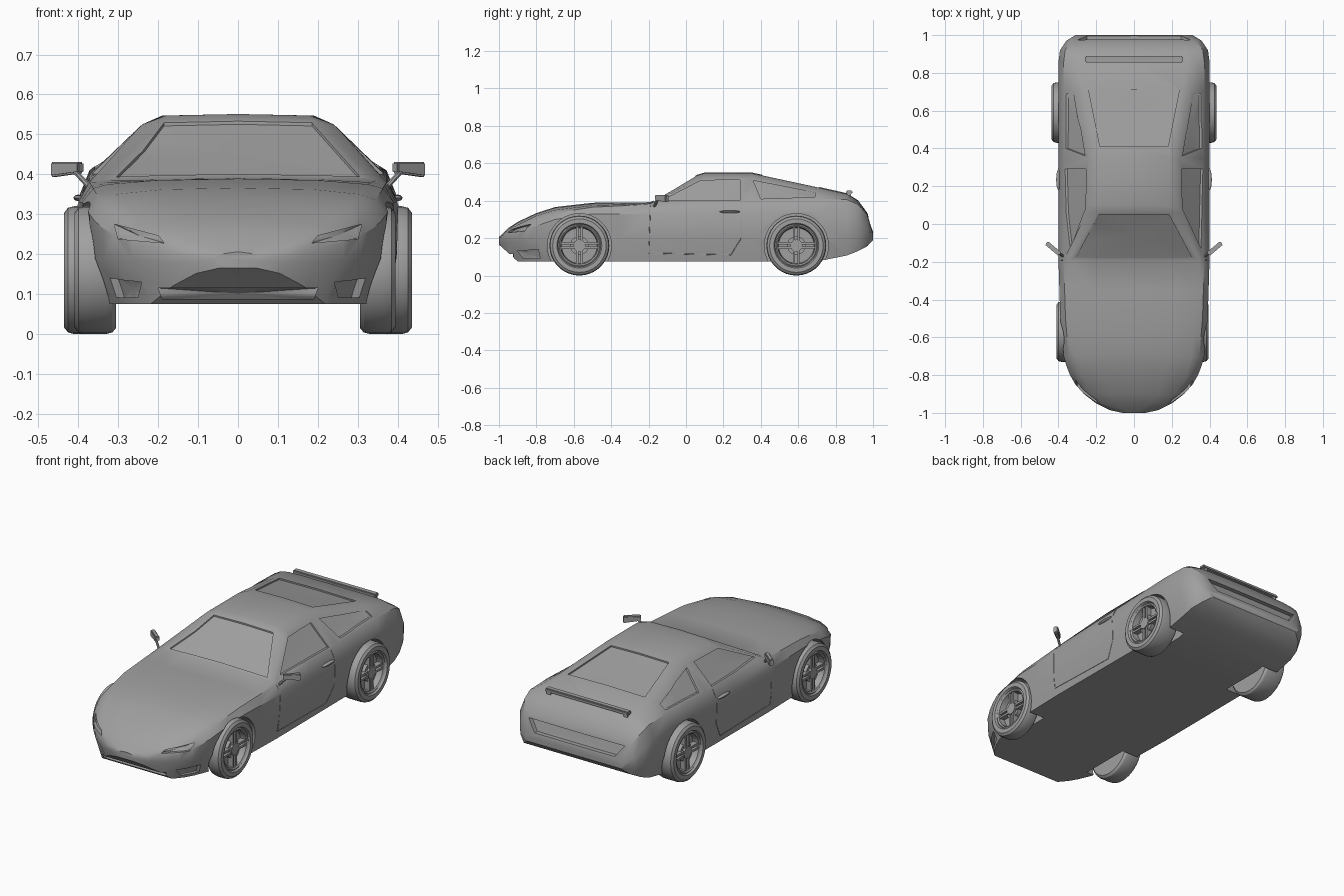
import bpy, bmesh, math
from mathutils import Vector, Matrix
from mathutils.bvhtree import BVHTree

if "Cube" in bpy.data.objects:
    bpy.data.objects.remove(bpy.data.objects["Cube"])

grey = bpy.data.materials.new("plain grey")
grey.diffuse_color = (0.35, 0.35, 0.35, 1)
grey.use_nodes = True
grey.node_tree.nodes["Principled BSDF"].inputs["Base Color"].default_value = grey.diffuse_color


def finish(name, bm, angle=32):
    bmesh.ops.recalc_face_normals(bm, faces=bm.faces[:])
    me = bpy.data.meshes.new(name)
    bm.to_mesh(me)
    bm.free()
    ob = bpy.data.objects.new(name, me)
    bpy.context.collection.objects.link(ob)
    me.materials.append(grey)
    smooth(ob, angle)
    return ob


def smooth(ob, angle):
    bpy.ops.object.select_all(action='DESELECT')
    ob.select_set(True)
    bpy.context.view_layer.objects.active = ob
    bpy.ops.object.shade_smooth_by_angle(angle=math.radians(angle))


def at(keys, y):
    for (a, va), (b, vb) in zip(keys, keys[1:]):
        if y <= b:
            return va + (vb - va) * (y - a) / (b - a)
    return keys[-1][1]


def box(bm, centre, size, rot=Matrix()):
    m = Matrix.Translation(centre) @ rot @ Matrix.Diagonal((*size, 1))
    return bmesh.ops.create_cube(bm, size=1, matrix=m)['verts']


def rod(bm, a, b, r, seg=12):
    a, b = Vector(a), Vector(b)
    m = Matrix.Translation((a + b) / 2) @ (b - a).to_track_quat('Z', 'Y').to_matrix().to_4x4()
    bmesh.ops.create_cone(bm, cap_ends=True, segments=seg, radius1=r, radius2=r,
                          depth=(b - a).length, matrix=m)


# Body curves along y: half widths and heights of each cross-section corner
Z_BOTTOM = [(-1, .165), (-.96, .13), (-.9, .075), (.76, .075), (.9, .12), (.985, .165), (1, .19)]
K_BOTTOM = [(-1, .8), (-.7, .88), (-.5, .95), (1, .93)]
W_SIDE = [(-1, .06), (-.985, .13), (-.95, .2), (-.9, .265), (-.85, .31), (-.78, .35), (-.7, .372),
          (-.5, .39), (-.2, .4), (.9, .4), (.96, .375), (1, .31)]
Z_CREASE = [(-1, .18), (-.7, .19), (1, .2)]
Z_BELT = [(-1, .19), (-.95, .215), (-.9, .23), (-.8, .265), (-.7, .3), (-.5, .33), (-.2, .33),
          (.7, .34), (.9, .33), (1, .215)]
Z_SHOULDER = [(-1, .195), (-.95, .235), (-.9, .255), (-.8, .3), (-.7, .335), (-.5, .365), (-.2, .38),
              (.3, .395), (.7, .41), (.85, .41), (.92, .38), (.97, .32), (1, .22)]
W_RAIL = [(-1, .05), (-.95, .165), (-.9, .215), (-.8, .28), (-.7, .305), (-.5, .325), (-.19, .345),
          (.06, .25), (.1, .24), (.35, .24), (.7, .3), (.88, .34), (.96, .32), (1, .26)]
Z_RAIL = [(-1, .2), (-.95, .245), (-.9, .27), (-.8, .32), (-.7, .35), (-.5, .375), (-.19, .385),
          (.06, .515), (.1, .525), (.35, .525), (.7, .455), (.86, .425), (.92, .39), (.97, .325), (1, .225)]
W_TOP = [(-1, .03), (-.9, .13), (-.7, .19), (-.19, .22), (.06, .185), (.1, .18), (.35, .19), (.7, .26),
         (.88, .29), (1, .23)]
Z_TOP = [(-1, .202), (-.95, .25), (-.9, .283), (-.8, .33), (-.7, .362), (-.5, .385), (-.19, .388),
         (.06, .535), (.1, .547), (.35, .547), (.7, .472), (.86, .436), (.92, .398), (.97, .33), (1, .23)]


def section(y):
    w = at(W_SIDE, y)
    half = [(w * at(K_BOTTOM, y), at(Z_BOTTOM, y)), (w * .99, at(Z_CREASE, y)), (w, at(Z_BELT, y)),
            (w * .93, at(Z_SHOULDER, y)), (at(W_RAIL, y), at(Z_RAIL, y)), (at(W_TOP, y), at(Z_TOP, y))]
    ring = [(0, at(Z_BOTTOM, y))] + half + [(0, at(Z_TOP, y) + .004)] + [(-x, z) for x, z in half[::-1]]
    return [(x, y, z) for x, z in ring]


stations = [-1, -.985, -.95, -.9, -.85, -.8, -.75, -.7, -.6, -.5, -.35, -.19, .06, .1, .22, .35,
            .5, .7, .86, .92, .97, 1]
bm = bmesh.new()
rings = [[bm.verts.new(p) for p in section(y)] for y in stations]
for r0, r1 in zip(rings, rings[1:]):
    for i in range(len(r0)):
        j = (i + 1) % len(r0)
        bm.faces.new((r0[i], r0[j], r1[j], r1[i]))
bm.faces.new(rings[0])
bm.faces.new(rings[-1])
bmesh.ops.recalc_face_normals(bm, faces=bm.faces[:])
tree = BVHTree.FromBMesh(bm)
body = finish("body", bm)

# Ray helper: drop a 2D outline onto the body from the side, front, back or top
VIEWS = {'right': (Vector((-1, 0, 0)), lambda a, b: (2, a, b)),
         'left': (Vector((1, 0, 0)), lambda a, b: (-2, a, b)),
         'front': (Vector((0, 1, 0)), lambda a, b: (a, -2, b)),
         'back': (Vector((0, -1, 0)), lambda a, b: (a, 2, b)),
         'top': (Vector((0, 0, -1)), lambda a, b: (a, b, 2))}


def project(points, view, closed=True, steps=5):
    d, start = VIEWS[view]
    ends = points[1:] + points[:1] if closed else points[1:]
    flat = [Vector(p).lerp(Vector(q), k / steps) for p, q in zip(points, ends) for k in range(steps)]
    if not closed:
        flat.append(Vector(points[-1]))
    hits = [tree.ray_cast(Vector(start(*p)), d)[0] for p in flat]
    return [h for h in hits if h is not None], d


cut = bmesh.new()


def recess(points, view, depth):
    hits, d = project(points, view)
    n = len(hits)
    mid = sum(hits, Vector()) / n
    layers = []
    for off in (depth, -.07):
        layers.append([cut.verts.new(h + d * off) for h in hits])
        c = cut.verts.new(mid + d * off)
        for i in range(n):
            cut.faces.new((layers[-1][i], layers[-1][(i + 1) % n], c))
    a, b = layers
    for i in range(n):
        j = (i + 1) % n
        cut.faces.new((a[i], a[j], b[j], b[i]))


# Glass, lamps and openings sunk into the body
recess([(-.305, -.175), (.305, -.175), (.185, .05), (-.185, .05)], 'top', .008)
recess([(-.18, .41), (.18, .41), (.24, .71), (-.24, .71)], 'top', .008)
recess([(-.3, .31), (.3, .31), (.25, .245), (-.25, .245)], 'back', .025)
recess([(-.19, .088), (.19, .088), (.2, .115), (-.2, .115)], 'front', .025)
for side, s in (('right', 1), ('left', -1)):
    recess([(-.13, .4), (.08, .508), (.29, .512), (.29, .402)], side, .012)
    recess([(.36, .508), (.69, .443), (.69, .42), (.4, .41)], side, .012)
    recess([(-.9, .13), (-.79, .14), (-.78, .092), (-.87, .092)], side, .02)
    recess([(s * .185, .228), (s * .3, .238), (s * .31, .275), (s * .2, .246)], 'front', .022)
    for y in (-.57, .59):
        rod(cut, (s * .275, y, .16), (s * .55, y, .16), .171, 48)
cutter = finish("body_cutter", cut)
cutter.hide_render = True
mod = body.modifiers.new("openings", 'BOOLEAN')
mod.object = cutter
mod.operation = 'DIFFERENCE'
mod.solver = 'EXACT'
bpy.context.view_layer.objects.active = body
bpy.ops.object.modifier_apply(modifier=mod.name)
bpy.data.objects.remove(cutter)
smooth(body, 32)

# Door seams
for side in ('right', 'left'):
    pts, _ = project([(-.19, .375), (-.2, .12), (.24, .11), (.295, .2), (.295, .39)], side, False)
    cu = bpy.data.curves.new("door_seam", 'CURVE')
    cu.dimensions = '3D'
    cu.bevel_depth = .002
    cu.bevel_resolution = 1
    sp = cu.splines.new('POLY')
    sp.points.add(len(pts) - 1)
    for p, h in zip(sp.points, pts):
        p.co = (*h, 1)
    ob = bpy.data.objects.new("door_seam_" + side, cu)
    bpy.context.collection.objects.link(ob)
    cu.materials.append(grey)
    bpy.ops.object.select_all(action='DESELECT')
    ob.select_set(True)
    bpy.context.view_layer.objects.active = ob
    bpy.ops.object.convert(target='MESH')


# Wheels: lathed tyre and dished rim, hub and four twin spokes
def wheel(name, s, y, inner, outer):
    bm = bmesh.new()
    prof = [(inner, .001), (inner, .145), (inner + .01, .156), (inner + .025, .16), (outer - .025, .16),
            (outer - .01, .156), (outer, .143), (outer, .12), (outer - .01, .114), (outer - .006, .108),
            (outer - .012, .1), (outer - .045, .095), (outer - .045, .001)]
    seg = 36
    loops = []
    for k in range(seg):
        a = 2 * math.pi * k / seg
        loops.append([bm.verts.new((s * x, y + r * math.sin(a), .16 + r * math.cos(a))) for x, r in prof])
    for k in range(seg):
        p, q = loops[k], loops[(k + 1) % seg]
        for i in range(len(prof) - 1):
            bm.faces.new((p[i], p[i + 1], q[i + 1], q[i]))
    rod(bm, (s * (outer - .05), y, .16), (s * (outer - .012), y, .16), .032, 20)
    rod(bm, (s * (outer - .05), y, .16), (s * (outer - .025), y, .16), .05, 20)
    for k in range(4):
        turn = Matrix.Rotation(k * math.pi / 2, 4, 'X')
        for t in (-.012, .012):
            c = Vector((s * (outer - .03), y, .16)) + turn @ Vector((0, t, .065))
            box(bm, c, (.03, .012, .075), turn)
    finish(name, bm)


for side, s in (('right', 1), ('left', -1)):
    wheel("front_wheel_" + side, s, -.57, .305, .402 - s * .008)
    wheel("rear_wheel_" + side, s, .59, .31, .436)

    # Mirror: arm and swept housing
    bm = bmesh.new()
    vs = box(bm, (s * .428, -.13, .412), (.092, .024, .038), Matrix.Rotation(s * math.radians(40), 4, 'Z'))
    for v in vs:
        if abs(v.co.x) < .428 and v.co.z < .412:
            v.co.z += .01
    bmesh.ops.bevel(bm, geom=bm.edges[:], offset=.004, segments=2, affect='EDGES')
    rod(bm, (s * .365, -.175, .36), (s * .405, -.152, .404), .007, 8)
    finish("mirror_" + side, bm)

    # Door handle
    bm = bmesh.new()
    m = Matrix.Translation((s * .4, .235, .341)) @ Matrix.Diagonal((.012, .055, .008, 1))
    bmesh.ops.create_uvsphere(bm, u_segments=16, v_segments=8, radius=1, matrix=m)
    finish("door_handle_" + side, bm)

# Rear spoiler bar on two feet
bm = bmesh.new()
box(bm, (0, .872, .445), (.52, .034, .02))
bmesh.ops.bevel(bm, geom=bm.edges[:], offset=.005, segments=2, affect='EDGES')
for s in (1, -1):
    box(bm, (s * .24, .87, .425), (.025, .026, .035))
finish("spoiler", bm)
